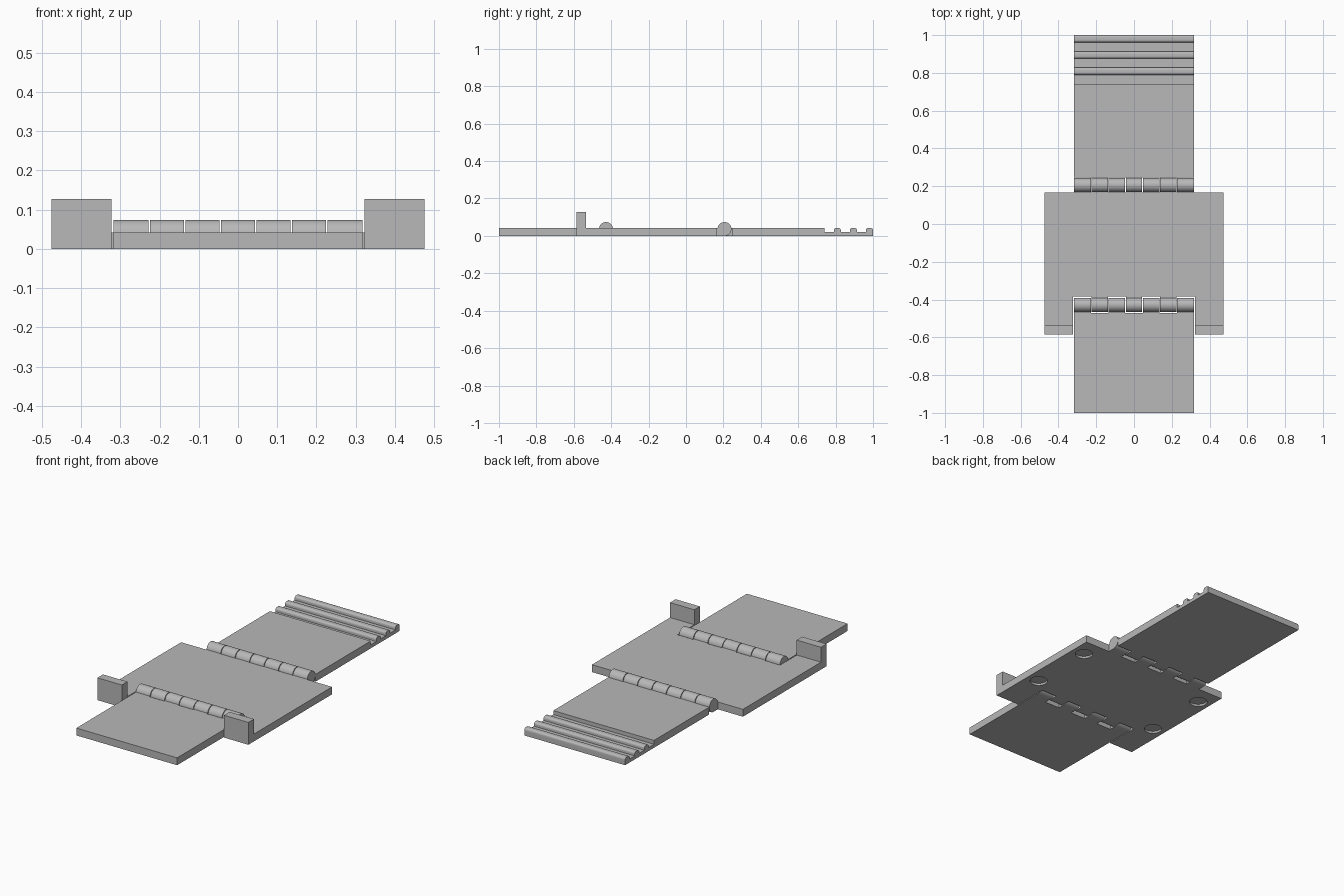
import bpy, bmesh, math

if "Cube" in bpy.data.objects:
    bpy.data.objects.remove(bpy.data.objects["Cube"])

T = 0.042            # plate thickness
R = 0.037            # hinge knuckle radius
W = 0.317            # half width of the flaps
GAP = 0.004          # clearance between knuckles

grey = bpy.data.materials.new("plain grey")
grey.diffuse_color = (0.48, 0.48, 0.48, 1)
grey.use_nodes = True
grey.node_tree.nodes["Principled BSDF"].inputs["Base Color"].default_value = grey.diffuse_color


def prism(name, points, axis, lo, hi, smooth=False):
    """Extrude a closed outline: (y, z) along x, or (x, y) along z."""
    bm = bmesh.new()
    if axis == 'x':
        verts = [bm.verts.new((lo, a, b)) for a, b in points]
        step = (hi - lo, 0, 0)
    else:
        verts = [bm.verts.new((a, b, lo)) for a, b in points]
        step = (0, 0, hi - lo)
    face = bm.faces.new(verts)
    ext = bmesh.ops.extrude_face_region(bm, geom=[face], use_keep_orig=True)
    moved = [g for g in ext['geom'] if isinstance(g, bmesh.types.BMVert)]
    bmesh.ops.translate(bm, verts=moved, vec=step)
    bmesh.ops.recalc_face_normals(bm, faces=bm.faces)
    mesh = bpy.data.meshes.new(name)
    bm.to_mesh(mesh)
    bm.free()
    mesh.materials.append(grey)
    obj = bpy.data.objects.new(name, mesh)
    bpy.context.collection.objects.link(obj)
    if smooth:
        bpy.ops.object.select_all(action='DESELECT')
        bpy.context.view_layer.objects.active = obj
        obj.select_set(True)
        bpy.ops.object.shade_smooth_by_angle(angle=math.radians(30))
    return obj


def hinge(name, centre, side, reach):
    """Seven knuckles; the even ones join the plate on `side`, the rest the other."""
    pitch = 2 * W / 7
    start = math.asin((T - R) / R)
    for i in range(7):
        s = side if i % 2 == 0 else -side
        pts = []
        for k in range(33):     # round barrel from the plate top over to the underside
            a = start + (1.5 * math.pi - start) * k / 32
            pts.append((centre + s * R * math.cos(a), R + R * math.sin(a)))
        pts += [(centre + s * reach, 0), (centre + s * reach, T)]
        x = -W + i * pitch
        prism(f"{name}_knuckle_{i + 1}", pts, 'x',
              x + (GAP / 2 if i else 0), x + pitch - (GAP / 2 if i < 6 else 0), True)


# Hinge positions and plate edges
FRONT, BACK = -0.428, 0.206
FR, BR = 0.043, 0.039

# Middle plate with a notch for the front flap
X, N = 0.475, 0.322
middle = prism("middle_plate", [
    (-X, -0.585), (-N, -0.585), (-N, FRONT + FR), (N, FRONT + FR),
    (N, -0.585), (X, -0.585), (X, BACK - BR), (-X, BACK - BR)], 'z', 0, T)

# Shallow round recesses under the middle plate
for sx in (-1, 1):
    for y in (-0.32, 0.06):
        ring = [(sx * 0.402 + 0.047 * math.cos(a), y + 0.047 * math.sin(a))
                for a in (math.tau * k / 32 for k in range(32))]
        cutter = prism("recess_cutter", ring, 'z', -0.02, 0.012)
        cutter.hide_render = True
        cutter.hide_viewport = True
        mod = middle.modifiers.new("recess", 'BOOLEAN')
        mod.operation = 'DIFFERENCE'
        mod.solver = 'EXACT'
        mod.object = cutter

# Upright stops at the front corners
for side, lo, hi in (("left", -X, -N), ("right", N, X)):
    prism(f"{side}_stop", [(-0.585, T), (-0.535, T), (-0.535, 0.127), (-0.585, 0.127)],
          'x', lo, hi)

# Front flap
prism("front_flap", [(-1, 0), (FRONT - FR, 0), (FRONT - FR, T), (-1, T)], 'x', -W, W)

# Back flap with rounded grip ribs at its end
FLOOR, r = 0.02, 0.012
profile = [(BACK + BR, 0), (BACK + BR, T), (0.74, T), (0.74, FLOOR)]
for y0, y1 in ((0.79, 0.828), (0.876, 0.914), (0.962, 1.0)):
    profile.append((y0, FLOOR))
    for corner, a0 in ((y0 + r, math.pi), (y1 - r, math.pi / 2)):
        for k in range(6):
            a = a0 - math.pi / 2 * k / 5
            profile.append((corner + r * math.cos(a), T - r + r * math.sin(a)))
    profile.append((y1, FLOOR))
profile.append((1.0, 0))
prism("back_flap", profile, 'x', -W, W, True)

# Hinges
hinge("front_hinge", FRONT, -1, FR)
hinge("back_hinge", BACK, -1, BR)
